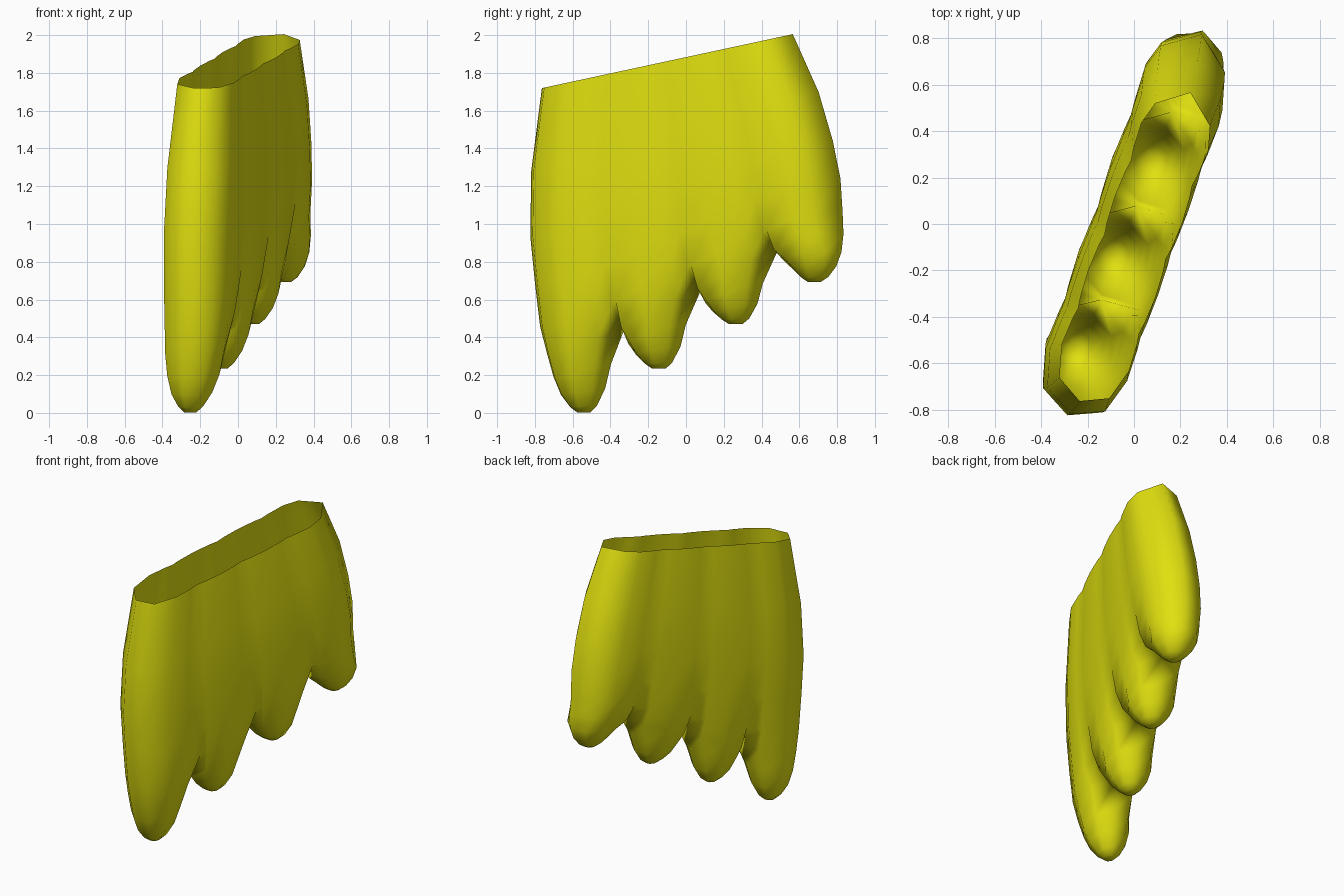
import bpy, bmesh, math

if "Cube" in bpy.data.objects:
    bpy.data.objects.remove(bpy.data.objects["Cube"])

AX, AY = 0.38, 0.925            # plan direction along the row of fingers
FINGERS = 4
LOOP = FINGERS * 8              # points in one loop of the palm sleeve
HALF = LOOP // 2
A_STEP = [-1, -0.7, 0, 0.7, 1]  # positions along one finger section

# height fraction, first centre, last centre, half width
TIP_ROWS = [(0.0, -0.585, 0.735, 0.035), (0.018, -0.585, 0.735, 0.07),
            (0.06, -0.587, 0.73, 0.115), (0.115, -0.59, 0.72, 0.148)]
# height fraction, first centre, last centre, half width, end radius, crease pinch, shoulder, crease shift
PALM_ROWS = [(0.185, -0.595, 0.70, 0.163, 0.19, 0.0, 0.80, 0.03),
             (0.27, -0.605, 0.665, 0.175, 0.215, 0.76, 0.92, 0.03),
             (0.40, -0.62, 0.64, 0.183, 0.228, 0.92, 0.96, 0.02),
             (0.55, -0.645, 0.595, 0.185, 0.23, 0.96, 0.98, 0.01),
             (0.75, -0.645, 0.52, 0.18, 0.225, 0.95, 0.98, 0.0),
             (1.0, -0.61, 0.40, 0.155, 0.20, 0.91, 0.96, 0.0)]


def place(f, t, p, yc=None):
    """Point at height fraction f, distance t along the row and p across it."""
    p -= 0.045 * t * min(f / 0.27, 1)       # the palm is turned slightly
    x = AX * t + AY * p - 0.03 + 0.07 * f
    y = AY * t - AX * p
    yl = AY * t if yc is None else yc + (AY * t - yc) * f / 0.185
    low = 0.23 + 0.58 * (min(max(yl, -0.56), 0.65) + 0.15)
    rim = 1.72 + 0.215 * (y + 0.76)
    return (x, y, low * (1 - f) + rim * f)


def palm_point(row, i):
    f, t0, t3, w, end, pinch, shoulder, shift = row
    side = 1 if i <= HALF else -1
    m = i if i <= HALF else LOOP - i
    k = min(m // 4, FINGERS - 1)
    q = m - 4 * k
    pitch = (t3 - t0) / (FINGERS - 1)
    first, last = k == 0 and q < 2, k == FINGERS - 1 and q > 2
    outer = first or last
    a = A_STEP[q] * (end if outer else pitch / 2)
    if q == 2:
        p = 1
    elif q in (1, 3):
        p = shoulder
        if first:
            p = 0.75
        elif last:
            a, p = 0.5 * end, 0.82
    else:
        p = 0 if outer else pinch
        a += 0 if outer else shift
    return place(f, t0 + pitch * k + a, side * p * w)


bm = bmesh.new()

# palm sleeve: open loops from the finger crotches up to the slanted rim
loops = []
for n, row in enumerate(PALM_ROWS):
    loop = []
    for i in range(LOOP):
        if n == 0 and i > HALF and i % 4 == 0:
            loop.append(loop[LOOP - i])      # both sides share the crotch point
        else:
            loop.append(bm.verts.new(palm_point(row, i)))
    loops.append(loop)
for a, b in zip(loops, loops[1:]):
    for i in range(LOOP):
        j = (i + 1) % LOOP
        bm.faces.new((a[i], a[j], b[j], b[i]))

# fingers: tapered eight-sided tubes closed at the tip
for k in range(FINGERS):
    base = [4 * k + q for q in range(5)] + [LOOP - (4 * k + q) for q in (3, 2, 1)]
    upper = [loops[0][i % LOOP] for i in base]
    for f, t0, t3, w in reversed(TIP_ROWS):
        t = t0 + (t3 - t0) * k / (FINGERS - 1)
        if k in (1, 2):
            t -= 0.01
        ring = []
        for s in range(8):
            ang = math.pi - s * math.pi / 4
            ring.append(bm.verts.new(place(f, t + 1.1 * w * math.cos(ang),
                                           w * math.sin(ang), AY * t)))
        for s in range(8):
            e = (s + 1) % 8
            bm.faces.new((ring[s], ring[e], upper[e], upper[s]))
        upper = ring
    bm.faces.new(upper)

bmesh.ops.recalc_face_normals(bm, faces=bm.faces)
# make the normals face outward at the first finger's end
bm.faces.ensure_lookup_table()
if min(bm.faces, key=lambda fc: fc.calc_center_median().y).normal.y > 0:
    bmesh.ops.reverse_faces(bm, faces=bm.faces)

mesh = bpy.data.meshes.new("finger_sleeve")
bm.to_mesh(mesh)
bm.free()
mesh.shade_smooth()
yellow = bpy.data.materials.new("yellow")
yellow.diffuse_color = (0.75, 0.75, 0.005, 1)
yellow.use_nodes = True
yellow.node_tree.nodes["Principled BSDF"].inputs["Base Color"].default_value = yellow.diffuse_color
mesh.materials.append(yellow)
sleeve = bpy.data.objects.new("finger_sleeve", mesh)
bpy.context.collection.objects.link(sleeve)
